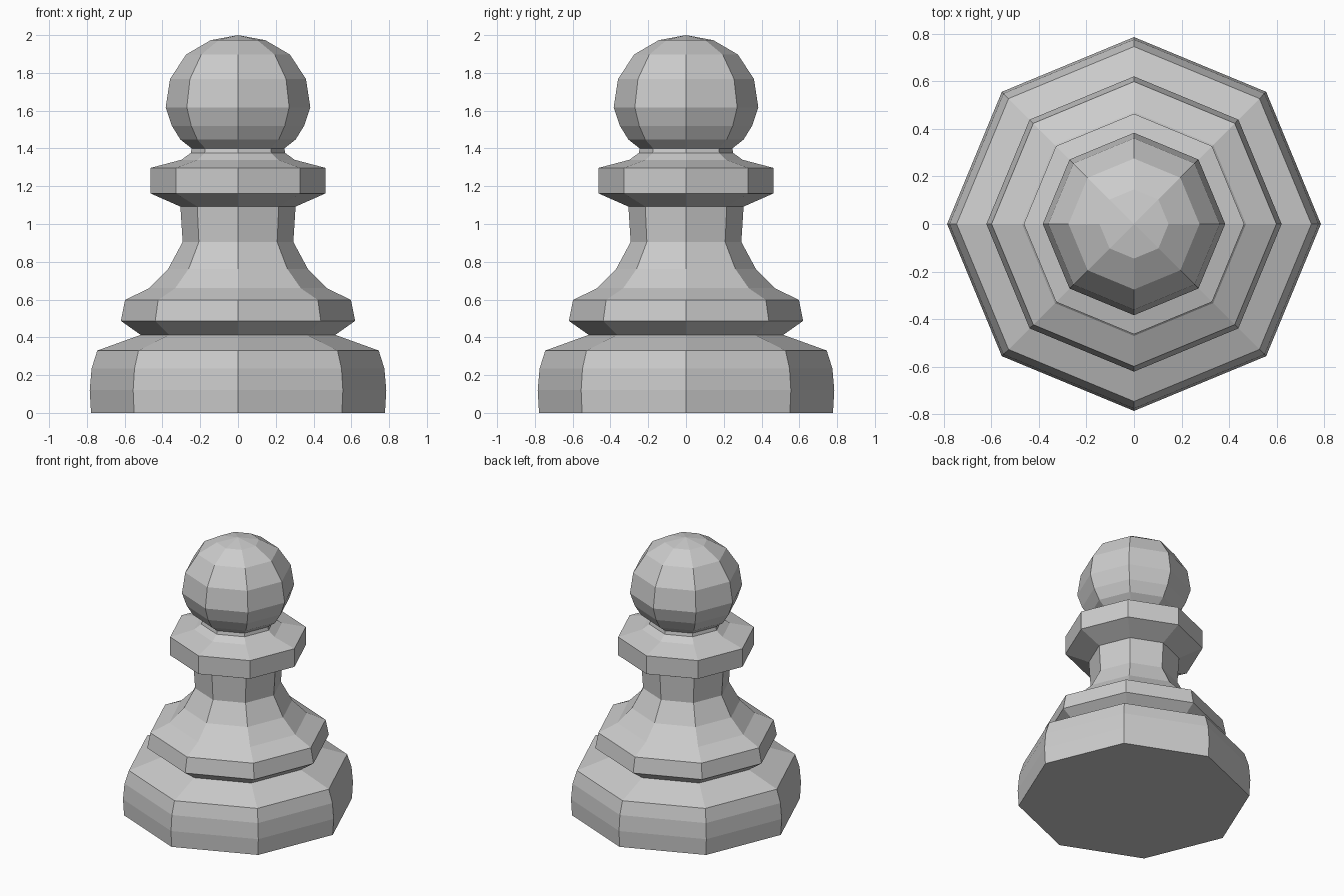
import bpy, bmesh
from math import cos, sin, pi

if "Cube" in bpy.data.objects:
    bpy.data.objects.remove(bpy.data.objects["Cube"])

SIDES = 8


def lathe(name, profile):
    """Revolve a (radius, height) profile into a closed, flat-shaded octagonal solid."""
    bm = bmesh.new()
    rings = []
    for r, z in profile:
        if r == 0:
            rings.append([bm.verts.new((0, 0, z))] * SIDES)
        else:
            rings.append([bm.verts.new((r * cos(2 * pi * i / SIDES),
                                        r * sin(2 * pi * i / SIDES), z))
                          for i in range(SIDES)])
    for low, high in zip(rings, rings[1:]):
        for i in range(SIDES):
            j = (i + 1) % SIDES
            corners = dict.fromkeys((low[i], low[j], high[j], high[i]))
            bm.faces.new(list(corners))
    bm.faces.new(rings[0][::-1])
    bmesh.ops.recalc_face_normals(bm, faces=bm.faces)
    mesh = bpy.data.meshes.new(name)
    bm.to_mesh(mesh)
    bm.free()
    obj = bpy.data.objects.new(name, mesh)
    bpy.context.collection.objects.link(obj)
    return obj


# Whole turned piece, one continuous outline from foot to crown
foot = [(0.778, 0), (0.785, 0.12), (0.775, 0.235), (0.745, 0.33), (0.515, 0.413)]
skirt = [(0.62, 0.487), (0.598, 0.598), (0.47, 0.66), (0.37, 0.762)]
stem = [(0.293, 0.905), (0.305, 1.092)]
collar = [(0.463, 1.162), (0.463, 1.297), (0.30, 1.34), (0.25, 1.376)]
head = [(0.245, 1.40), (0.305, 1.447), (0.35, 1.52), (0.383, 1.617),
        (0.36, 1.767), (0.275, 1.897), (0.145, 1.973), (0, 2.0)]
lathe("pawn", foot + skirt + stem + collar + head)
